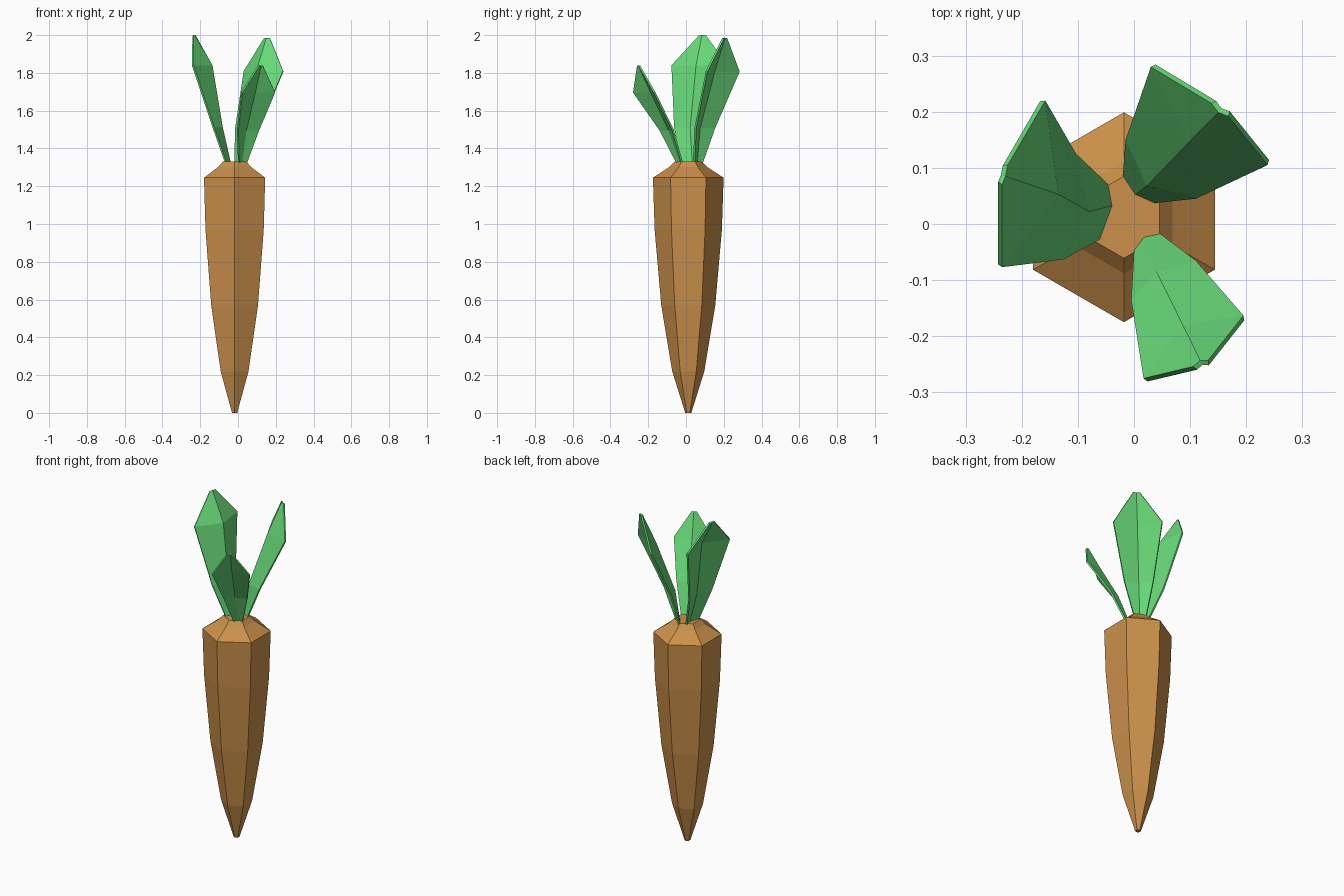
import bpy
from math import sin, cos, pi

if "Cube" in bpy.data.objects:
    bpy.data.objects.remove(bpy.data.objects["Cube"])


def material(name, rgb):
    m = bpy.data.materials.new(name)
    m.diffuse_color = (*rgb, 1)
    m.use_nodes = True
    m.node_tree.nodes["Principled BSDF"].inputs["Base Color"].default_value = m.diffuse_color
    return m


def make_object(name, verts, faces, mat):
    mesh = bpy.data.meshes.new(name)
    mesh.from_pydata(verts, [], faces)
    mesh.materials.append(mat)
    ob = bpy.data.objects.new(name, mesh)
    bpy.context.collection.objects.link(ob)
    return ob


orange = material("root_orange", (0.60, 0.28, 0.07))
green = material("leaf_green", (0.14, 0.70, 0.19))

# Six-sided tapered root: (radius, height) profile
profile = [(0.016, 0), (0.085, 0.22), (0.143, 0.57), (0.178, 0.97),
           (0.187, 1.245), (0.1, 1.302), (0.073, 1.33)]
N = 6
cx, cy = -0.018, 0.012
verts = [(cx + r * cos(pi / 2 + 2 * pi * k / N), cy + r * sin(pi / 2 + 2 * pi * k / N), z)
         for r, z in profile for k in range(N)]
faces = [(i * N + k, i * N + (k + 1) % N, (i + 1) * N + (k + 1) % N, (i + 1) * N + k)
         for i in range(len(profile) - 1) for k in range(N)]
faces += [tuple(reversed(range(N))), tuple(range(len(verts) - N, len(verts)))]
make_object("root", verts, faces, orange)


# Folded leaf: rows of (left, crease, right) points from base to tip
def leaf(name, heights, rows):
    v = [(x, y, z) for z, row in zip(heights, rows) for x, y in row]
    f = [(3 * i + j, 3 * i + j + 1, 3 * i + j + 4, 3 * i + j + 3)
         for i in range(len(rows) - 1) for j in range(2)]
    ob = make_object(name, v, f, green)
    s = ob.modifiers.new("thickness", "SOLIDIFY")
    s.thickness = 0.01
    s.offset = -1


leaf("leaf_left", (1.325, 1.51, 1.84, 2.0), [
    [(-0.06, -0.027), (-0.038, 0.033), (-0.045, 0.07)],
    [(-0.125, -0.063), (-0.08, 0.022), (-0.103, 0.125)],
    [(-0.235, -0.077), (-0.135, 0.053), (-0.158, 0.22)],
    [(-0.235, 0.07), (-0.229, 0.085), (-0.225, 0.105)]])

leaf("leaf_back", (1.325, 1.51, 1.81, 1.985), [
    [(-0.02, 0.085), (0.002, 0.052), (0.035, 0.037)],
    [(-0.015, 0.15), (0.023, 0.068), (0.11, 0.045)],
    [(0.03, 0.28), (0.097, 0.145), (0.238, 0.105)],
    [(0.138, 0.215), (0.15, 0.199), (0.168, 0.192)]])

leaf("leaf_front", (1.325, 1.50, 1.70, 1.84), [
    [(0.045, -0.016), (0.017, -0.022), (0.0, -0.045)],
    [(0.11, -0.065), (0.04, -0.085), (-0.005, -0.135)],
    [(0.195, -0.163), (0.087, -0.18), (0.017, -0.275)],
    [(0.132, -0.243), (0.118, -0.243), (0.105, -0.254)]])
